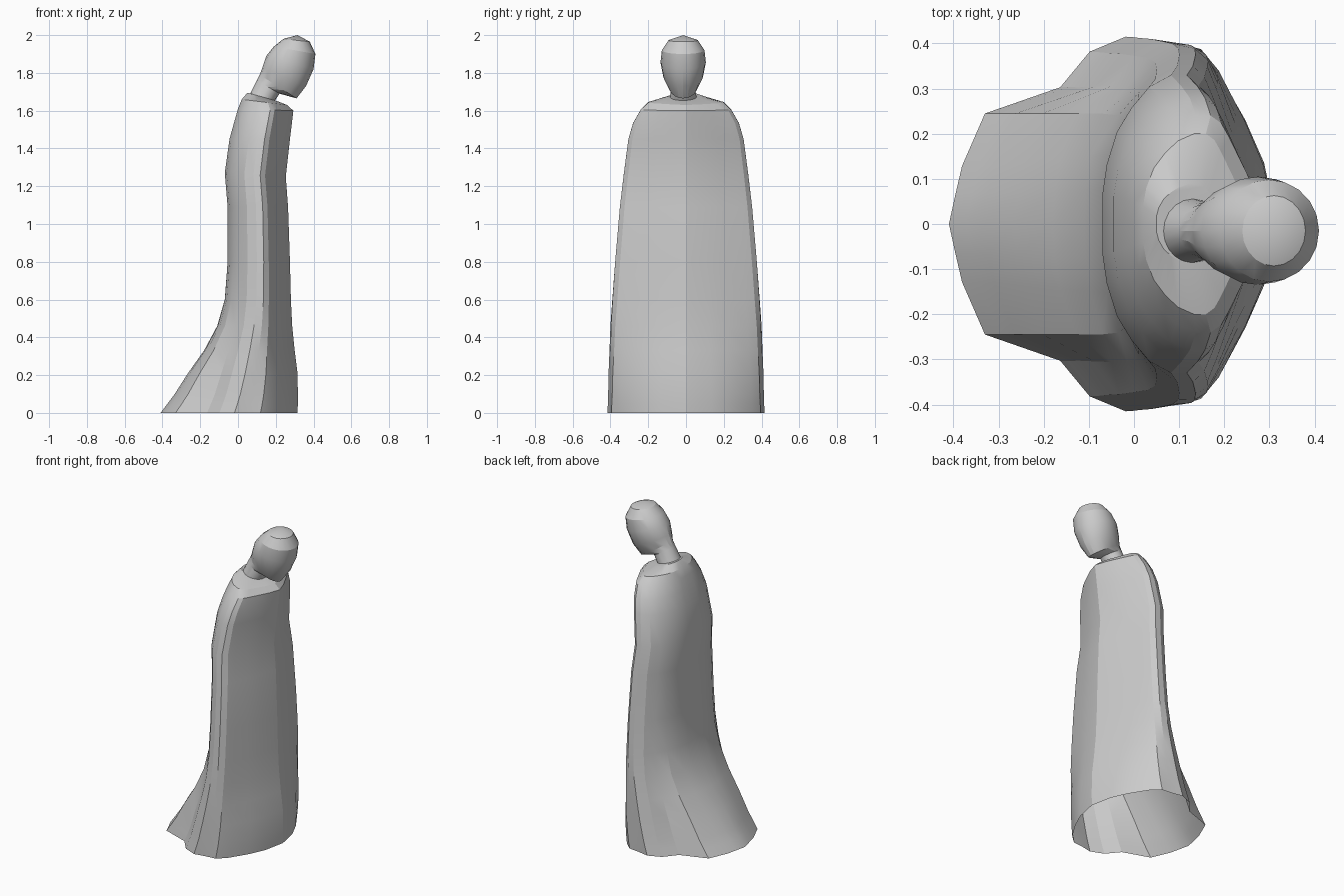
import bpy
import bmesh
import math

if "Cube" in bpy.data.objects:
    bpy.data.objects.remove(bpy.data.objects["Cube"])


def lerp(a, b, t):
    return a + (b - a) * t


def loft(name, rings, cap_start=False, cap_end=False, tip=None):
    """Skin a stack of closed rings, optionally finishing in a point."""
    bm = bmesh.new()
    loops = [[bm.verts.new(p) for p in ring] for ring in rings]
    n = len(loops[0])
    for lo, hi in zip(loops, loops[1:]):
        for i in range(n):
            j = (i + 1) % n
            bm.faces.new((lo[i], lo[j], hi[j], hi[i]))
    if cap_start:
        bm.faces.new(loops[0][::-1])
    if tip:
        top = bm.verts.new(tip)
        for i in range(n):
            bm.faces.new((loops[-1][i], loops[-1][(i + 1) % n], top))
    elif cap_end:
        bm.faces.new(loops[-1])
    bmesh.ops.recalc_face_normals(bm, faces=bm.faces)
    mesh = bpy.data.meshes.new(name)
    bm.to_mesh(mesh)
    bm.free()
    obj = bpy.data.objects.new(name, mesh)
    bpy.context.collection.objects.link(obj)
    bpy.ops.object.select_all(action='DESELECT')
    obj.select_set(True)
    bpy.context.view_layer.objects.active = obj
    bpy.ops.object.shade_smooth_by_angle(angle=math.radians(20))
    return obj


# Half cross-sections from back to front: (depth fraction, width fraction)
hem = [(0, 0), (.02, .16), (.04, .31), (.11, .59), (.34, .73), (.43, .92), (.54, 1),
       (.63, .97), (.73, .95), (.80, .84), (.90, .56), (.96, .33), (1, 0)]
waist = [(0, 0), (0, .20), (.03, .40), (.10, .62), (.20, .78), (.32, .92), (.47, 1),
         (.58, 1), (.66, .93), (.72, .80), (.82, .55), (.92, .30), (1, 0)]


def robe_ring(bx, bz, fx, fz, w, flare):
    half = []
    for (u0, v0), (u1, v1) in zip(waist, hem):
        u, v = lerp(u0, u1, flare), lerp(v0, v1, flare)
        half.append((lerp(bx, fx, u), v * w, lerp(bz, fz, u)))
    # mirror the half section to close the ring
    return half + [(x, -y, z) for x, y, z in half[-2:0:-1]]


# Robe: back x, back z, front x, front z, half width, hem waviness
robe = [
    (-.41, 0, .315, 0, .415, 1),
    (-.372, .05, .317, .05, .414, .95),
    (-.335, .10, .317, .10, .412, .9),
    (-.265, .21, .315, .21, .41, .75),
    (-.18, .33, .30, .33, .405, .5),
    (-.11, .46, .287, .46, .40, .3),
    (-.07, .60, .28, .60, .39, .1),
    (-.055, .80, .275, .80, .375, 0),
    (-.055, 1.09, .265, 1.09, .35, 0),
    (-.07, 1.27, .253, 1.25, .33, 0),
    (-.045, 1.45, .275, 1.45, .305, 0),
    (-.02, 1.54, .285, 1.53, .28, 0),
    (.00, 1.61, .293, 1.60, .24, 0),
    (.02, 1.66, .26, 1.63, .20, 0),
    (.05, 1.695, .21, 1.65, .09, 0),
]
loft("robe", [robe_ring(*r) for r in robe], cap_end=True)


# Bowed head and neck: tilted elliptical rings, back x/z, front x/z, half width
def head_ring(bx, bz, fx, fz, w, sides=20):
    ring = []
    for i in range(sides):
        a = 2 * math.pi * i / sides
        u = .5 - .5 * math.cos(a)
        ring.append((lerp(bx, fx, u), -.015 + w * math.sin(a), lerp(bz, fz, u)))
    return ring


head = [
    (.05, 1.66, .18, 1.63, .075),
    (.10, 1.76, .22, 1.69, .062),
    (.115, 1.79, .31, 1.665, .075),
    (.13, 1.83, .36, 1.73, .105),
    (.15, 1.89, .40, 1.82, .12),
    (.19, 1.94, .41, 1.90, .113),
    (.24, 1.98, .38, 1.965, .078),
]
loft("head", [head_ring(*r) for r in head], cap_start=True, tip=(.315, -.015, 2.0))
